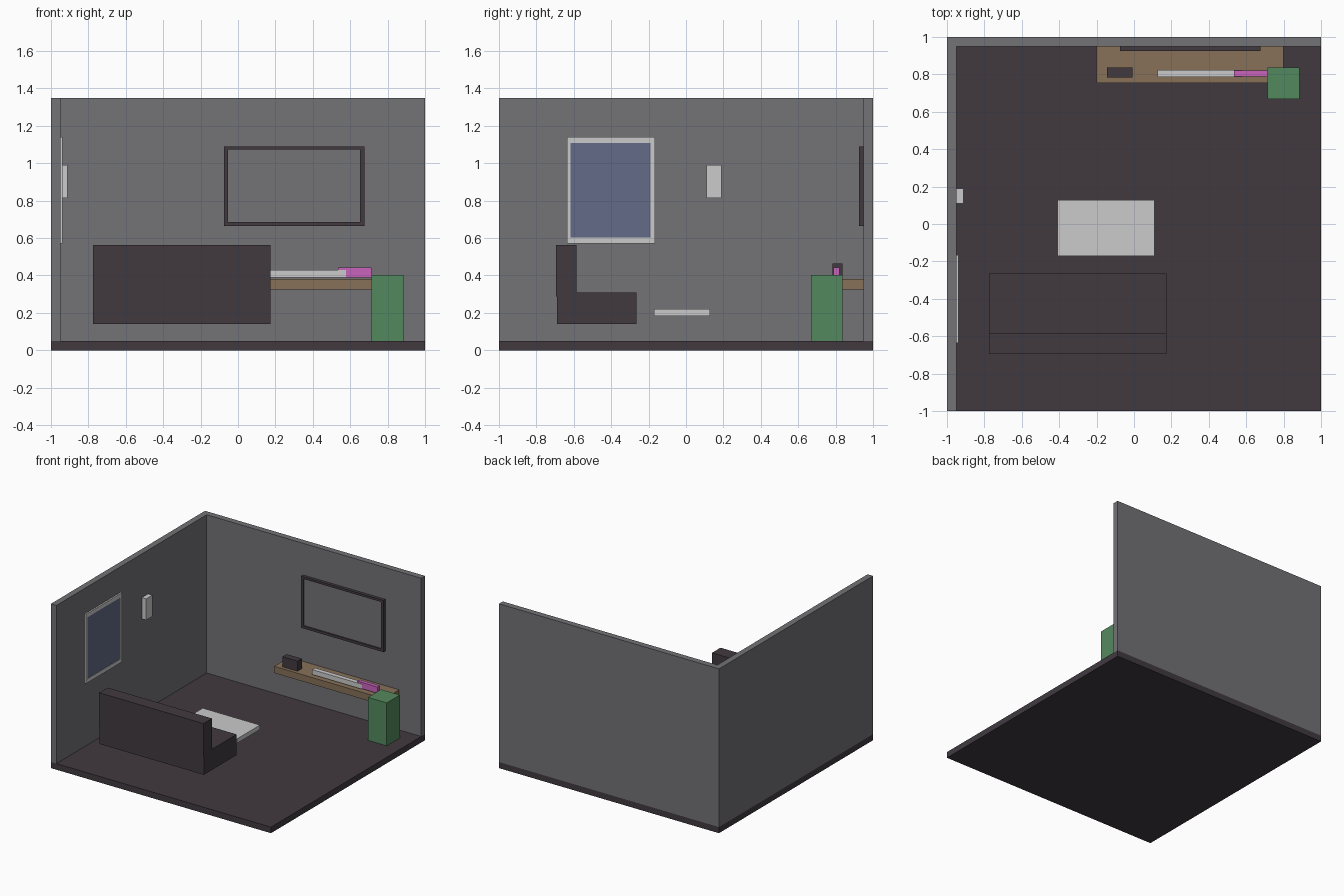
import bpy

if "Cube" in bpy.data.objects:
    bpy.data.objects.remove(bpy.data.objects["Cube"])


def srgb(r, g, b):
    return tuple(((c / 255 + 0.055) / 1.055) ** 2.4 for c in (r, g, b)) + (1,)


def material(name, *rgb):
    m = bpy.data.materials.new(name)
    m.diffuse_color = srgb(*rgb)
    m.use_nodes = True
    m.node_tree.nodes["Principled BSDF"].inputs["Base Color"].default_value = m.diffuse_color
    return m


GREY = material("wall grey", 115, 114, 118)
DARK = material("charcoal", 65, 58, 64)
WHITE = material("white", 203, 203, 203)
BROWN = material("wood brown", 135, 113, 88)
GREEN = material("green", 84, 137, 94)
BLUE = material("glass blue", 99, 107, 135)
PINK = material("magenta", 202, 100, 190)


def box(name, mat, x, y, z):
    """Box from (min, max) ranges on each axis."""
    bpy.ops.mesh.primitive_cube_add(size=1, location=[sum(r) / 2 for r in (x, y, z)])
    o = bpy.context.object
    o.name = o.data.name = name
    o.scale = [r[1] - r[0] for r in (x, y, z)]
    bpy.ops.object.transform_apply(location=False, rotation=False, scale=True)
    o.data.materials.append(mat)
    return o


def frame(name, mat, a, z, ai, zi, make):
    """Four bars around an opening; make() places (span, height) in the room."""
    for part, s, h in (("bottom", a, (z[0], zi[0])), ("top", a, (zi[1], z[1])),
                       ("left", (a[0], ai[0]), zi), ("right", (ai[1], a[1]), zi)):
        box(f"{name}_{part}", mat, *make(s, h))


# Room shell
box("floor", DARK, (-1, 1), (-1, 1), (0, 0.05))
box("back_wall", GREY, (-1, 1), (0.95, 1), (0.05, 1.35))
box("left_wall", GREY, (-1, -0.95), (-1, 0.95), (0.05, 1.35))

# Television
frame("screen_frame", DARK, (-0.075, 0.675), (0.665, 1.09), (-0.053, 0.652), (0.686, 1.072),
      lambda s, h: (s, (0.925, 0.95), h))
box("screen", GREY, (-0.053, 0.652), (0.935, 0.95), (0.686, 1.072))

# Window and wall unit on the left wall
frame("window_frame", WHITE, (-0.635, -0.165), (0.57, 1.14), (-0.617, -0.19), (0.602, 1.108),
      lambda s, h: ((-0.95, -0.938), s, h))
box("window_glass", BLUE, (-0.95, -0.942), (-0.617, -0.19), (0.602, 1.108))
box("wall_unit", WHITE, (-0.95, -0.912), (0.11, 0.19), (0.815, 0.99))

# Sofa
box("sofa_seat", DARK, (-0.775, 0.173), (-0.69, -0.265), (0.14, 0.31))
box("sofa_back", DARK, (-0.775, 0.173), (-0.695, -0.585), (0.287, 0.563))

# Coffee table top
box("table_top", WHITE, (-0.41, 0.11), (-0.172, 0.128), (0.183, 0.22))

# Shelf with the things on it
box("shelf", BROWN, (-0.2, 0.8), (0.755, 0.95), (0.325, 0.38))
box("small_speaker", DARK, (-0.145, -0.007), (0.783, 0.838), (0.38, 0.463))
box("white_bar", WHITE, (0.125, 0.577), (0.785, 0.823), (0.388, 0.428))
box("magenta_bar", PINK, (0.535, 0.715), (0.788, 0.82), (0.39, 0.442))

# Floor cabinet
box("cabinet", GREEN, (0.715, 0.885), (0.667, 0.838), (0.05, 0.403))
